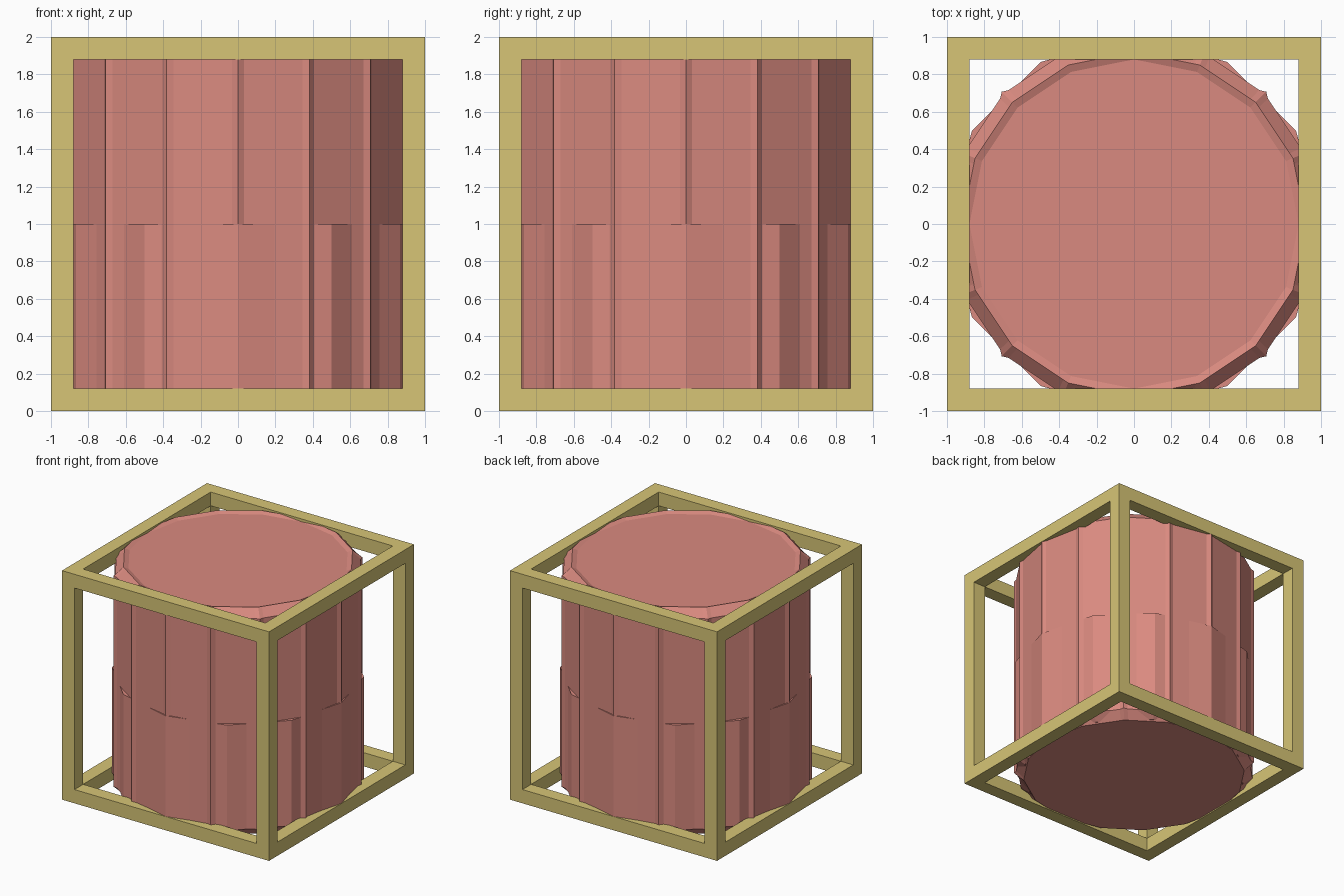
import bpy, bmesh, math

if "Cube" in bpy.data.objects:
    bpy.data.objects.remove(bpy.data.objects["Cube"])


def material(name, rgb):
    m = bpy.data.materials.new(name)
    m.diffuse_color = (*rgb, 1)
    m.use_nodes = True
    m.node_tree.nodes["Principled BSDF"].inputs["Base Color"].default_value = m.diffuse_color
    return m


PINK = material("dusty pink", (0.70, 0.255, 0.215))
KHAKI = material("khaki", (0.68, 0.56, 0.18))


def make_object(name, bm, mat):
    bmesh.ops.recalc_face_normals(bm, faces=bm.faces)
    mesh = bpy.data.meshes.new(name)
    bm.to_mesh(mesh)
    bm.free()
    obj = bpy.data.objects.new(name, mesh)
    bpy.context.collection.objects.link(obj)
    mesh.materials.append(mat)
    return obj


def box(name, size, mat):
    bm = bmesh.new()
    bmesh.ops.create_cube(bm, size=1)
    for v in bm.verts:
        v.co = (v.co.x * size[0], v.co.y * size[1], v.co.z * size[2] + 1)
    return make_object(name, bm, mat)


def loft(name, rings, mat):
    """Skin stacked rings of (points, z) and cap both ends."""
    bm = bmesh.new()
    loops = [[bm.verts.new((x, y, z)) for x, y in pts] for pts, z in rings]
    for a, b in zip(loops, loops[1:]):
        for i in range(len(a)):
            j = (i + 1) % len(a)
            bm.faces.new((a[i], a[j], b[j], b[i]))
    bm.faces.new(loops[0])
    bm.faces.new(loops[-1])
    return make_object(name, bm, mat)


def polar(r, a):
    return r * math.sin(a), -r * math.cos(a)


STEP = math.tau / 16
HALF = 0.0335                     # half angle of one rib


def ribbed_ring(tip, base):
    return [polar(r, k * STEP + d) for k in range(16)
            for r, d in ((base, -HALF), (tip, 0), (base, HALF))]


def plain_ring(r):
    # sixteen sides, with points matching the ribbed ring
    side = r * math.cos(STEP / 2) / math.cos(STEP / 2 - HALF)
    return ribbed_ring(r, side)


def twelve_ring(r):
    return [polar(r, k * math.tau / 12) for k in range(12)]


# Drum: ribbed wall, chamfered ends, shallow dished lid
loft("drum", [
    (plain_ring(0.92), 0.01),
    (ribbed_ring(1.0, 0.9805), 0.08),
    (ribbed_ring(1.0, 0.9805), 1.92),
    (plain_ring(0.92), 1.99),
    (plain_ring(0.88), 1.975),
], PINK)

# Twelve-sided sleeve around the lower half
loft("lower_sleeve", [
    (twelve_ring(0.92), 0.02),
    (twelve_ring(1.0), 0.08),
    (twelve_ring(1.0), 1.0),
], PINK)

# Open cube frame: a cube cut through along each axis
frame = box("cube_frame", (2, 2, 2), KHAKI)
for axis in range(3):
    size = [1.76] * 3
    size[axis] = 2.4
    cutter = box("frame_cutter_%d" % axis, size, KHAKI)
    cutter.hide_render = True
    cutter.hide_set(True)
    mod = frame.modifiers.new("opening", 'BOOLEAN')
    mod.operation = 'DIFFERENCE'
    mod.solver = 'EXACT'
    mod.object = cutter
